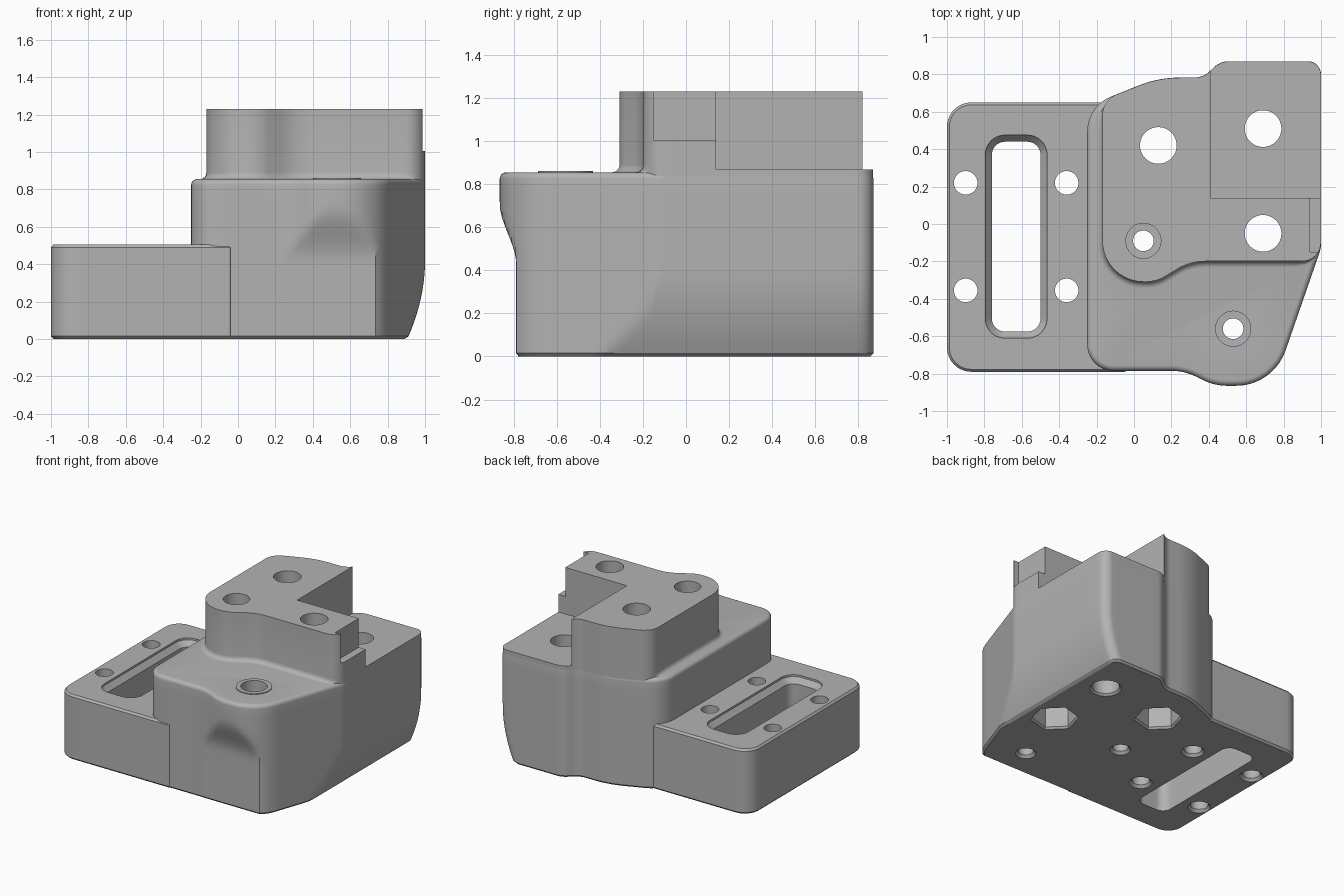
import bpy, bmesh, math
from mathutils import Vector

if "Cube" in bpy.data.objects:
    bpy.data.objects.remove(bpy.data.objects["Cube"], do_unlink=True)

grey = bpy.data.materials.new("grey_plastic")
grey.use_nodes = True
grey.diffuse_color = (0.45, 0.45, 0.45, 1)
grey.node_tree.nodes["Principled BSDF"].inputs["Base Color"].default_value = (0.45, 0.45, 0.45, 1)


def unit_clamp(v):
    return max(0.0, min(1.0, v))


def outline(corners, steps=10, spacing=0.04):
    """Counter-clockwise polygon with every (x, y, radius) corner rounded."""
    pts = []
    n = len(corners)
    for i, (x, y, r) in enumerate(corners):
        p = Vector((x, y))
        a = (Vector(corners[i - 1][:2]) - p).normalized()
        b = (Vector(corners[(i + 1) % n][:2]) - p).normalized()
        half = a.angle(b) / 2
        centre = p + (a + b).normalized() * (r / math.sin(half))
        start = p + a * (r / math.tan(half)) - centre
        turn = math.pi - 2 * half
        if a.x * b.y - a.y * b.x > 0:
            turn = -turn
        for k in range(steps + 1):
            t = turn * k / steps
            c, s = math.cos(t), math.sin(t)
            pts.append(centre + Vector((start.x * c - start.y * s, start.x * s + start.y * c)))
    # Subdivide the long straight runs
    dense = []
    for p, q in zip(pts, pts[1:] + pts[:1]):
        count = max(1, int((q - p).length / spacing))
        dense += [p.lerp(q, k / count) for k in range(count)]
    return dense


def inset(pts, amount, weight=lambda p: 1):
    result = []
    for i, p in enumerate(pts):
        t = (pts[(i + 1) % len(pts)] - pts[i - 1]).normalized()
        result.append(p + Vector((-t.y, t.x)) * amount * weight(p))
    return result


def loft(name, rings):
    """Closed solid through a stack of (z, points) rings."""
    bm = bmesh.new()
    stack = [[bm.verts.new((p[0], p[1], z)) for p in pts] for z, pts in rings]
    n = len(stack[0])
    for low, high in zip(stack, stack[1:]):
        for i in range(n):
            j = (i + 1) % n
            bm.faces.new((low[i], low[j], high[j], high[i]))
    bm.faces.new(stack[0][::-1])
    bm.faces.new(stack[-1])
    mesh = bpy.data.meshes.new(name)
    bm.to_mesh(mesh)
    bm.free()
    mesh.materials.append(grey)
    obj = bpy.data.objects.new(name, mesh)
    bpy.context.collection.objects.link(obj)
    return obj


def lathe(name, x, y, profile, sides=40, turn=0.0):
    angles = [turn + 2 * math.pi * k / sides for k in range(sides)]
    return loft(name, [(z, [(x + r * math.cos(a), y + r * math.sin(a)) for a in angles])
                       for z, r in profile])


def box(name, x0, x1, y0, y1, z0, z1):
    rect = [(x0, y0), (x1, y0), (x1, y1), (x0, y1)]
    return loft(name, [(z0, rect), (z1, rect)])


def combine(target, tool, operation):
    mod = target.modifiers.new(operation.lower(), "BOOLEAN")
    mod.operation = operation
    mod.solver = "EXACT"
    mod.object = tool
    bpy.context.view_layer.objects.active = target
    bpy.ops.object.modifier_apply(modifier=mod.name)
    bpy.data.objects.remove(tool, do_unlink=True)


# Main body: straight top, tapered right side, front boss blending into a flat wall
back_edge = [(1, .87, .07), (.46, .87, .12), (.37, .783, .12), (.13, .783, .6)]
body_line = outline([(-.25, -.785, .14), (.27, -.785, .3), (.43, -.865, .3),
                     (.745, -.865, .28), (1, -.13, .15)] + back_edge + [(-.25, .63, .2)])


def body_section(z):
    right = 1 - .095 * max(0, 1 - z / .42) ** 2
    s = unit_clamp((z - .42) / .3)
    front = -.787 - .08 * s * s * (3 - 2 * s)
    pts = []
    for p in body_line:
        if p.y > .4:
            x = p.x - (1 - right) * unit_clamp((p.x - .8) / .13)
        else:
            x = min(p.x, right)
        pts.append(Vector((x, max(p.y, front))))
    return pts


levels = [(0, .015), (.015, 0)] + [(.04 * k, 0) for k in range(1, 20)]
for k in range(7):
    a = math.pi / 2 * k / 6
    levels.append((.825 + .03 * math.sin(a), .03 * (1 - math.cos(a))))
body = loft("machine_housing", [(z, inset(body_section(z), d)) for z, d in levels])

# Mounting plate with chamfered edges
plate_line = outline([(-1, -.79, .13), (-.04, -.79, .01), (-.04, .65, .01), (-1, .65, .13)])
plate = loft("mounting_plate", [(z, inset(plate_line, d)) for z, d in
                                ((0, .015), (.015, 0), (.49, 0), (.505, .013))])
combine(body, plate, "UNION")

# Upper block with a fillet at its foot on the open sides
upper_line = outline([(-.17, -.31, .22), (.12, -.31, .2), (.3, -.2, .3), (1, -.2, .1)]
                     + back_edge + [(-.17, .662, .12)])
upper_line = inset(upper_line, .001)


def foot(p):
    return unit_clamp((.97 - p.x) / .1) * unit_clamp((.62 - p.y) / .1)


levels = [(.7, 0), (.84, -.035)]
for k in range(7):
    a = math.pi / 2 * k / 6
    levels.append((.89 - .035 * math.cos(a), -.035 * (1 - math.sin(a))))
levels.append((1.23, 0))
upper = loft("upper_block", [(z, inset(upper_line, d, foot)) for z, d in levels])
combine(upper, box("notch_cutter", .41, 1.2, .14, 1.2, .868, 1.5), "DIFFERENCE")
combine(upper, box("step_cutter", .94, 1.2, -.15, .3, 1.005, 1.5), "DIFFERENCE")
combine(body, upper, "UNION")

# Raised seat around the front bolt
combine(body, lathe("bolt_seat", .53, -.56, [(.8, .128), (.861, .128)]), "UNION")

# Slot through the plate, widened at the top
slot_line = outline([(-.76, -.575, .07), (-.5, -.575, .07), (-.5, .44, .07), (-.76, .44, .07)])
slot = loft("slot_cutter", [(z, inset(slot_line, d)) for z, d in
                            ((-.1, 0), (.45, 0), (.49, -.035), (.7, -.035))])
combine(body, slot, "DIFFERENCE")

# Plate holes, countersunk underneath
for x in (-.9, -.36):
    for y in (-.355, .22):
        hole = lathe("plate_hole_cutter", x, y, [(-.02, .1), (.02, .063), (.7, .063)])
        combine(body, hole, "DIFFERENCE")

# Counterbored bolt holes
for x, y in ((.53, -.56), (.05, -.09)):
    bore = lathe("bolt_hole_cutter", x, y,
                 [(-.02, .092), (.02, .055), (.3, .055), (.301, .094), (1.5, .094)])
    combine(body, bore, "DIFFERENCE")

# Large rod holes, two of them with hexagonal nut pockets below
for x, y, nut in ((.13, .42, True), (.69, -.05, True), (.69, .51, False)):
    rod = lathe("rod_hole_cutter", x, y, [(-.02, .133), (.015, .098), (1.5, .098)])
    combine(body, rod, "DIFFERENCE")
    if nut:
        pocket = lathe("nut_pocket_cutter", x, y, [(-.02, .19), (.015, .16), (.3, .16)],
                       6, math.radians(15))
        combine(body, pocket, "DIFFERENCE")

bpy.ops.object.select_all(action="DESELECT")
body.select_set(True)
bpy.context.view_layer.objects.active = body
bpy.ops.object.shade_smooth_by_angle(angle=math.radians(30))
